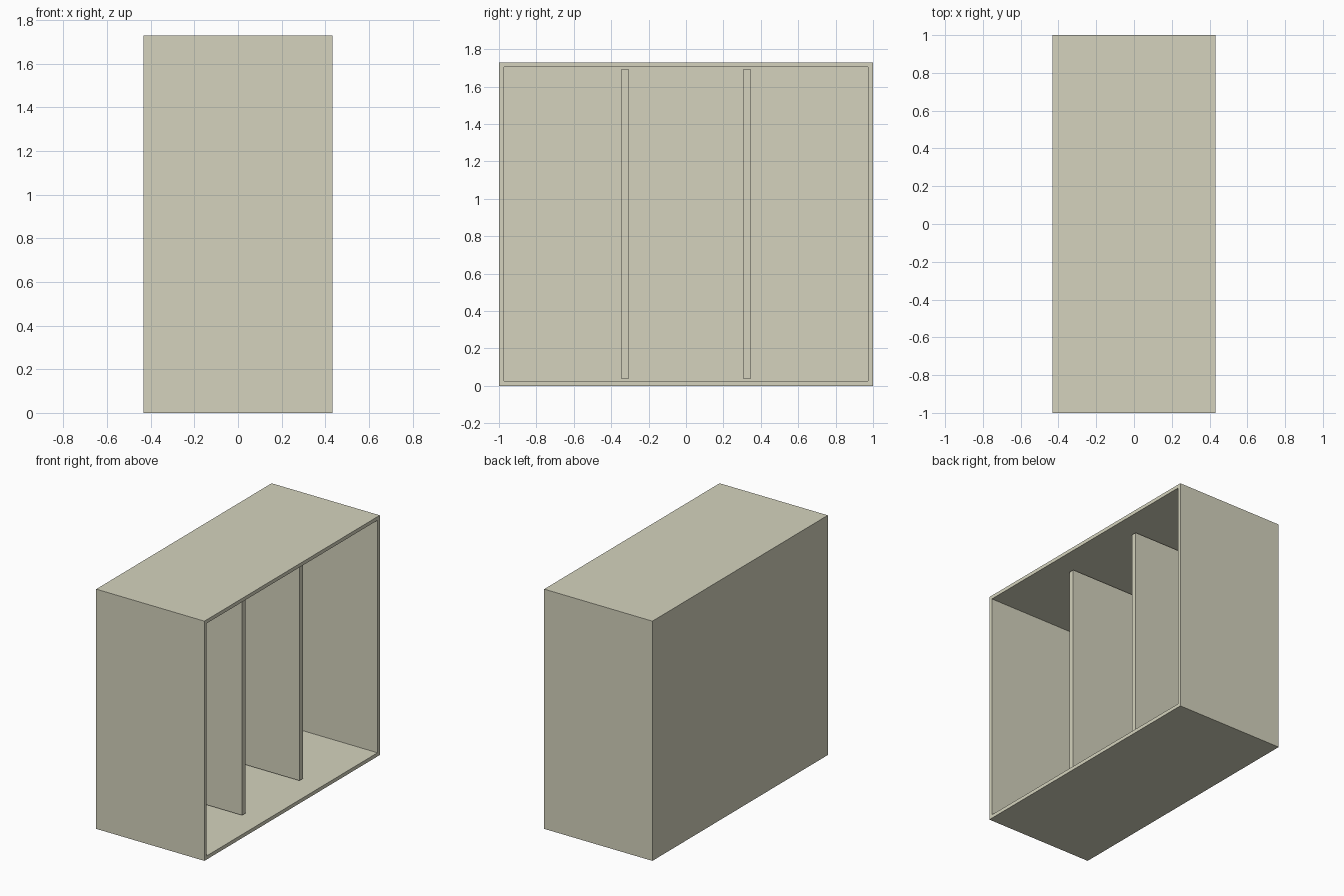
import bpy, bmesh
from mathutils import Vector

if "Cube" in bpy.data.objects:
    bpy.data.objects.remove(bpy.data.objects["Cube"])

W, D, H, T = 0.864, 2.0, 1.73, 0.037
DIVIDER_FRONT = 0.275


def box_bmesh(lo, hi):
    bm = bmesh.new()
    bmesh.ops.create_cube(bm, size=1)
    lo, hi = Vector(lo), Vector(hi)
    bmesh.ops.scale(bm, vec=hi - lo, verts=bm.verts)
    bmesh.ops.translate(bm, vec=(lo + hi) / 2, verts=bm.verts)
    return bm


def finish(bm, name, material):
    bmesh.ops.recalc_face_normals(bm, faces=bm.faces)
    mesh = bpy.data.meshes.new(name)
    bm.to_mesh(mesh)
    bm.free()
    mesh.materials.append(material)
    obj = bpy.data.objects.new(name, mesh)
    bpy.context.collection.objects.link(obj)
    return obj


paint = bpy.data.materials.new("cream_paint")
paint.diffuse_color = (0.66, 0.65, 0.51, 1)
paint.use_nodes = True
paint.node_tree.nodes["Principled BSDF"].inputs["Base Color"].default_value = paint.diffuse_color

# Cabinet shell: solid box hollowed out from its open +x side
bm = box_bmesh((-W / 2, -D / 2, 0), (W / 2, D / 2, H))
bm.normal_update()
opening = max(bm.faces, key=lambda f: f.calc_center_median().x)
bmesh.ops.inset_region(bm, faces=[opening], thickness=T)
hollow = bmesh.ops.extrude_discrete_faces(bm, faces=[opening])["faces"][0]
bmesh.ops.translate(bm, vec=(-(W - T), 0, 0), verts=hollow.verts)
finish(bm, "cabinet_shell", paint)

# Two upright dividers, set back from the opening, making three equal bays
bay = (D - 4 * T) / 3
for side, name in ((-1, "divider_left"), (1, "divider_right")):
    y = side * (bay + T) / 2
    finish(box_bmesh((-W / 2 + T, y - T / 2, T),
                     (DIVIDER_FRONT, y + T / 2, H - T)), name, paint)
